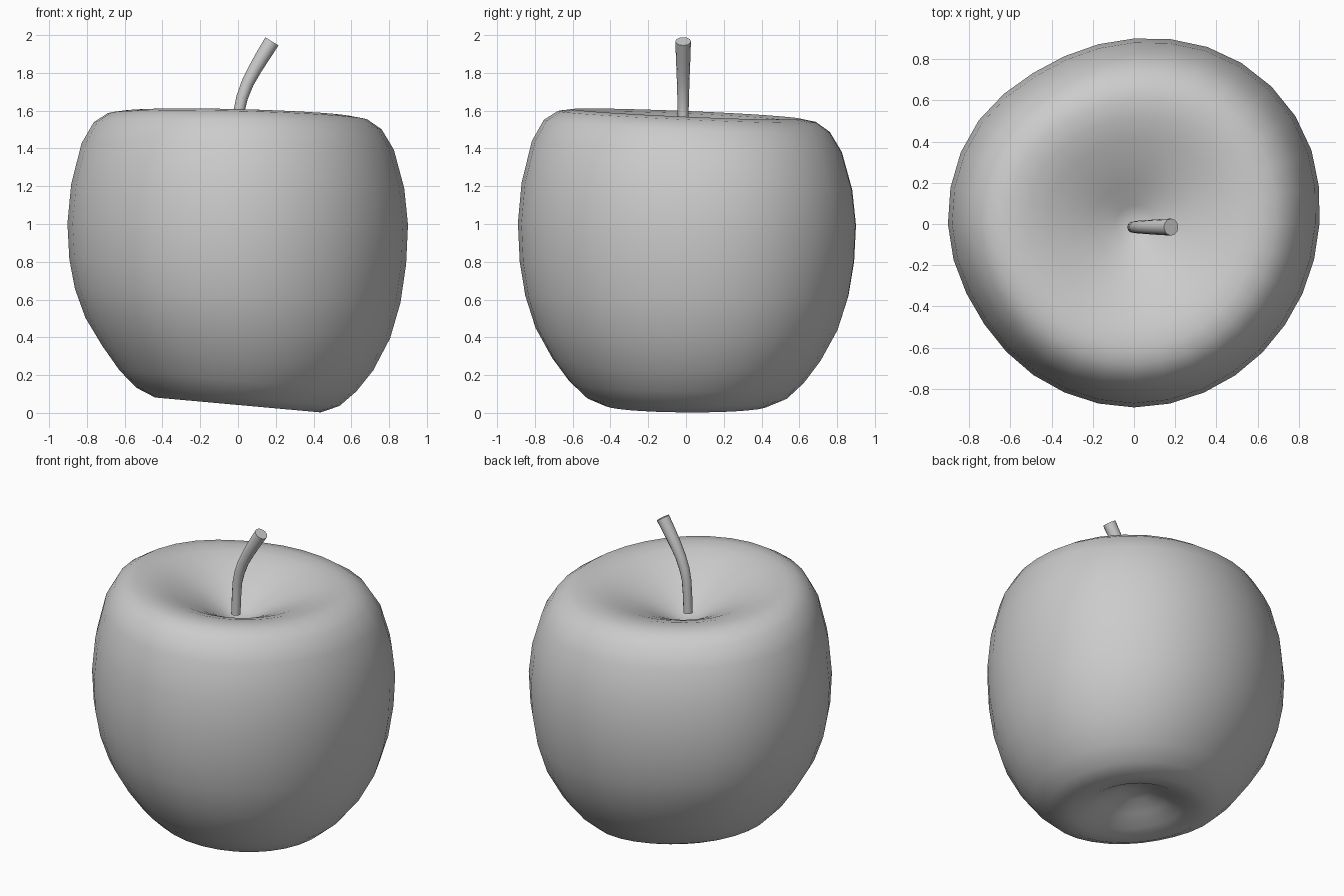
import bpy, bmesh, math

if "Cube" in bpy.data.objects:
    bpy.data.objects.remove(bpy.data.objects["Cube"])

SEG = 32
# half outline (radius, height), from bottom dimple to stem dimple
PROFILE = [(0, .19), (.1, .17), (.2, .12), (.3, .068), (.37, .048), (.44, .042),
           (.54, .085), (.63, .17), (.72, .29), (.81, .45), (.865, .62),
           (.895, .8), (.905, 1.0), (.885, 1.2), (.83, 1.41), (.765, 1.52),
           (.69, 1.57), (.61, 1.583), (.52, 1.572), (.42, 1.54), (.3, 1.487),
           (.2, 1.437), (.09, 1.372), (0, 1.335)]
# uneven girth, every 30 degrees
GIRTH = [.9, .94, .937, .9, .88, .908, .903, .875, .882, .89, .884, .882]


def girth(angle):
    t = angle / (2 * math.pi) * 12
    i, f = int(t), t - int(t)
    a, b, c, d = (GIRTH[(i + k) % 12] for k in (-1, 0, 1, 2))
    return b + .5 * f * (c - a + f * (2*a - 5*b + 4*c - d + f * (3*(b - c) + d - a)))


def place(r, z, angle):
    r *= girth(angle) / .905
    x, y = r * math.cos(angle), r * math.sin(angle)
    low = min(1, max(0, 1.5 * (1 - z / .9)))
    high = min(1, max(0, (z - .9) / .6))
    return x, y, z - .09 * x * low + (-.025 * x - .042 * y) * high


# fruit body: lathed outline with uneven girth and tilted ends
bm = bmesh.new()
rings = []
for r, z in PROFILE:
    n = SEG if r else 1
    rings.append([bm.verts.new(place(r, z, 2 * math.pi * k / SEG)) for k in range(n)])
for lo, hi in zip(rings, rings[1:]):
    for k in range(SEG):
        j = (k + 1) % SEG
        if len(lo) == 1:
            bm.faces.new((lo[0], hi[j], hi[k]))
        elif len(hi) == 1:
            bm.faces.new((lo[k], lo[j], hi[0]))
        else:
            bm.faces.new((lo[k], lo[j], hi[j], hi[k]))
bmesh.ops.recalc_face_normals(bm, faces=bm.faces)
for f in bm.faces:
    f.smooth = True
mesh = bpy.data.meshes.new("fruit_body")
bm.to_mesh(mesh)
bm.free()
bpy.context.collection.objects.link(bpy.data.objects.new("fruit_body", mesh))

# stem: tapered bent tube
STEM = [(-.005, 1.39, .028), (-.001, 1.5, .028), (.006, 1.6, .029), (.022, 1.67, .031),
        (.05, 1.745, .033), (.09, 1.82, .036), (.135, 1.895, .039), (.18, 1.967, .041)]
curve = bpy.data.curves.new("stem", 'CURVE')
curve.dimensions = '3D'
curve.bevel_depth = 1
curve.bevel_resolution = 4
curve.use_fill_caps = True
spline = curve.splines.new('POLY')
spline.points.add(len(STEM) - 1)
for p, (x, z, r) in zip(spline.points, STEM):
    p.co = (x, -.015, z, 1)
    p.radius = r
stem = bpy.data.objects.new("stem", curve)
bpy.context.collection.objects.link(stem)
bpy.context.view_layer.objects.active = stem
stem.select_set(True)
bpy.ops.object.convert(target='MESH')
bpy.ops.object.shade_smooth_by_angle(angle=math.radians(40))
